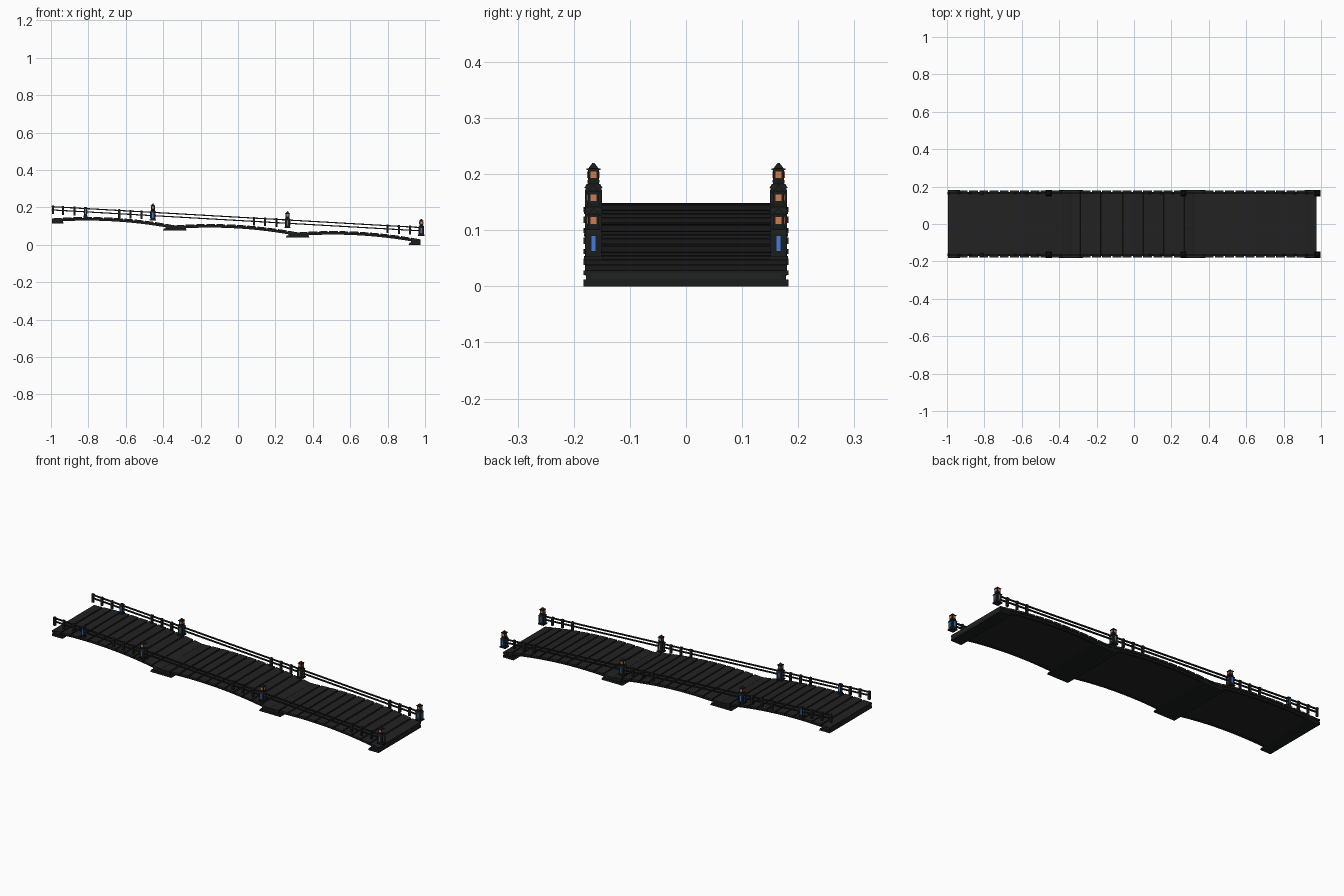
import bpy, bmesh, math
from mathutils import Matrix, Vector

if "Cube" in bpy.data.objects:
    bpy.data.objects.remove(bpy.data.objects["Cube"])


def material(name, rgb):
    m = bpy.data.materials.new(name)
    m.diffuse_color = (*rgb, 1)
    m.use_nodes = True
    m.node_tree.nodes["Principled BSDF"].inputs["Base Color"].default_value = m.diffuse_color
    return m


DECK = material("dark_deck", (0.016, 0.016, 0.016))
IRON = material("black_iron", (0.011, 0.012, 0.012))
ORANGE = material("lamp_orange", (0.62, 0.2, 0.085))
BLUE = material("panel_blue", (0.06, 0.2, 0.72))


def finish(name, bm, mat):
    bmesh.ops.recalc_face_normals(bm, faces=bm.faces)
    me = bpy.data.meshes.new(name)
    bm.to_mesh(me)
    bm.free()
    me.materials.append(mat)
    ob = bpy.data.objects.new(name, me)
    bpy.context.collection.objects.link(ob)
    return ob


def box(bm, center, size, tilt=0):
    mat = (Matrix.Translation(center) @ Matrix.Rotation(tilt, 4, 'Y')
           @ Matrix.Diagonal((*size, 1)))
    bmesh.ops.create_cube(bm, size=1, matrix=mat)


def frustum(bm, x, y, z0, z1, w0, w1):
    r = math.sqrt(0.5)
    mat = (Matrix.Translation((x, y, (z0 + z1) / 2))
           @ Matrix.Rotation(math.pi / 4, 4, 'Z'))
    bmesh.ops.create_cone(bm, cap_ends=True, segments=4, radius1=w0 * r,
                          radius2=w1 * r, depth=z1 - z0, matrix=mat)


def prism(bm, pts, half):
    # convex x-z profile extruded across the bridge
    a = [bm.verts.new((x, -half, z)) for x, z in pts]
    b = [bm.verts.new((x, half, z)) for x, z in pts]
    bm.faces.new(a)
    bm.faces.new(b[::-1])
    for i in range(len(pts)):
        j = (i + 1) % len(pts)
        bm.faces.new((a[i], b[i], b[j], a[j]))


def arch_strip(bm, path, top, bottom, y0, y1):
    # rectangular section swept along an arch
    rings = [[bm.verts.new((x, y, z + d)) for y, d in
              ((y0, bottom), (y1, bottom), (y1, top), (y0, top))]
             for x, z in path]
    for a, b in zip(rings, rings[1:]):
        for i in range(4):
            j = (i + 1) % 4
            bm.faces.new((a[i], a[j], b[j], b[i]))
    bm.faces.new(rings[0])
    bm.faces.new(rings[-1][::-1])


START, SPAN, DROP, RISE = -0.995, 0.657, 0.0375, 0.022


def deck_z(seg, t):
    return 0.14 - DROP * (seg + t) + 4 * RISE * t * (1 - t)


def deck_x(seg, t):
    return START + SPAN * (seg + t)


# three descending arched spans
PLANKS = 12
for s in range(3):
    path = [(deck_x(s, i / 16), deck_z(s, i / 16)) for i in range(17)]
    bm = bmesh.new()
    arch_strip(bm, path, -0.004, -0.014, -0.168, 0.168)
    finish(f"deck_slab_{s}", bm, DECK)

    # side stringers under the plank ends
    bm = bmesh.new()
    for side in (-1, 1):
        arch_strip(bm, path, -0.006, -0.018, side * 0.158, side * 0.170)
    finish(f"stringers_{s}", bm, IRON)

    # planks laid across the arch
    bm = bmesh.new()
    for i in range(PLANKS):
        t0, t1 = i / PLANKS, (i + 1) / PLANKS
        xa, xb, za, zb = deck_x(s, t0), deck_x(s, t1), deck_z(s, t0), deck_z(s, t1)
        length = math.hypot(xb - xa, zb - za)
        box(bm, ((xa + xb) / 2, 0, (za + zb) / 2 - 0.004),
            (length - 0.008, 0.36, 0.010), -math.atan2(zb - za, xb - xa))
    finish(f"planks_{s}", bm, DECK)

    # footing at each end of the span
    bm = bmesh.new()
    for end in (0, 1):
        x0 = deck_x(s, end)
        d = 1 if end == 0 else -1
        z0 = deck_z(s, end)
        base = z0 - 0.0275
        te = end + d * 0.05 / SPAN
        prism(bm, [(x0, base), (x0 + d * 0.064, base), (x0 + d * 0.058, base + 0.012),
                   (x0, base + 0.012)], 0.183)
        prism(bm, [(x0, base + 0.012), (x0 + d * 0.05, base + 0.012),
                   (x0 + d * 0.05, deck_z(s, te) - 0.006), (x0, z0 + 0.001)], 0.178)
        prism(bm, [(x0, base + 0.020), (x0 + d * 0.03, base + 0.020),
                   (x0 + d * 0.03, z0 - 0.001), (x0, z0 + 0.001)], 0.183)
    finish(f"footings_{s}", bm, IRON)


# sloping handrails with grouped posts and lamps, on both sides
def rail_z(x):
    return 0.204 - 0.0566 * (x + 1)


SLOPE = math.atan(0.0566)
LAMPS = (-0.455, 0.265, 0.98)
GROUP_ENDS = (-0.815,) + LAMPS
for side, label in ((-1, "front"), (1, "back")):
    y = side * 0.165
    bm = bmesh.new()
    for drop in (0, 0.0175):
        box(bm, (-0.008, y, rail_z(-0.008) - drop), (1.982, 0.008, 0.006), SLOPE)
    finish(f"{label}_rails", bm, IRON)

    # plain posts
    bm = bmesh.new()
    for end in GROUP_ENDS:
        for k in (1, 2, 3):
            x = max(end - 0.06 * k, -0.99)
            z = rail_z(x)
            frustum(bm, x, y, z - 0.040, z + 0.003, 0.011, 0.011)
            frustum(bm, x, y, z + 0.003, z + 0.007, 0.014, 0.009)
    finish(f"{label}_posts", bm, IRON)

    # pillars, lamp heads and their coloured plates
    bm, blue, orange = bmesh.new(), bmesh.new(), bmesh.new()
    for x in GROUP_ENDS:
        lamp = x in LAMPS
        k = 1 if lamp else 0.6
        b = rail_z(x) - 0.044
        frustum(bm, x, y, b, b + 0.006, 0.034 * k, 0.034 * k)
        frustum(bm, x, y, b + 0.006, b + 0.046, 0.028 * k, 0.028 * k)
        frustum(bm, x, y, b + 0.046, b + 0.053, 0.033 * k, 0.024 * k)
        if lamp:
            frustum(bm, x, y, b + 0.053, b + 0.060, 0.020, 0.022)
            frustum(bm, x, y, b + 0.060, b + 0.078, 0.020, 0.020)
            frustum(bm, x, y, b + 0.078, b + 0.081, 0.025, 0.025)
            frustum(bm, x, y, b + 0.081, b + 0.091, 0.018, 0.003)
        for dx, dy in ((1, 0), (-1, 0), (0, 1), (0, -1)):
            r = 0.014 * k
            box(blue, (x + dx * r, y + dy * r, b + 0.0285),
                (0.002 if dx else 0.007, 0.002 if dy else 0.007, 0.027))
            if lamp:
                box(orange, (x + dx * 0.010, y + dy * 0.010, b + 0.0695),
                    (0.002 if dx else 0.011, 0.002 if dy else 0.011, 0.012))
    finish(f"{label}_lamp_pillars", bm, IRON)
    finish(f"{label}_blue_panels", blue, BLUE)
    finish(f"{label}_lamp_windows", orange, ORANGE)
